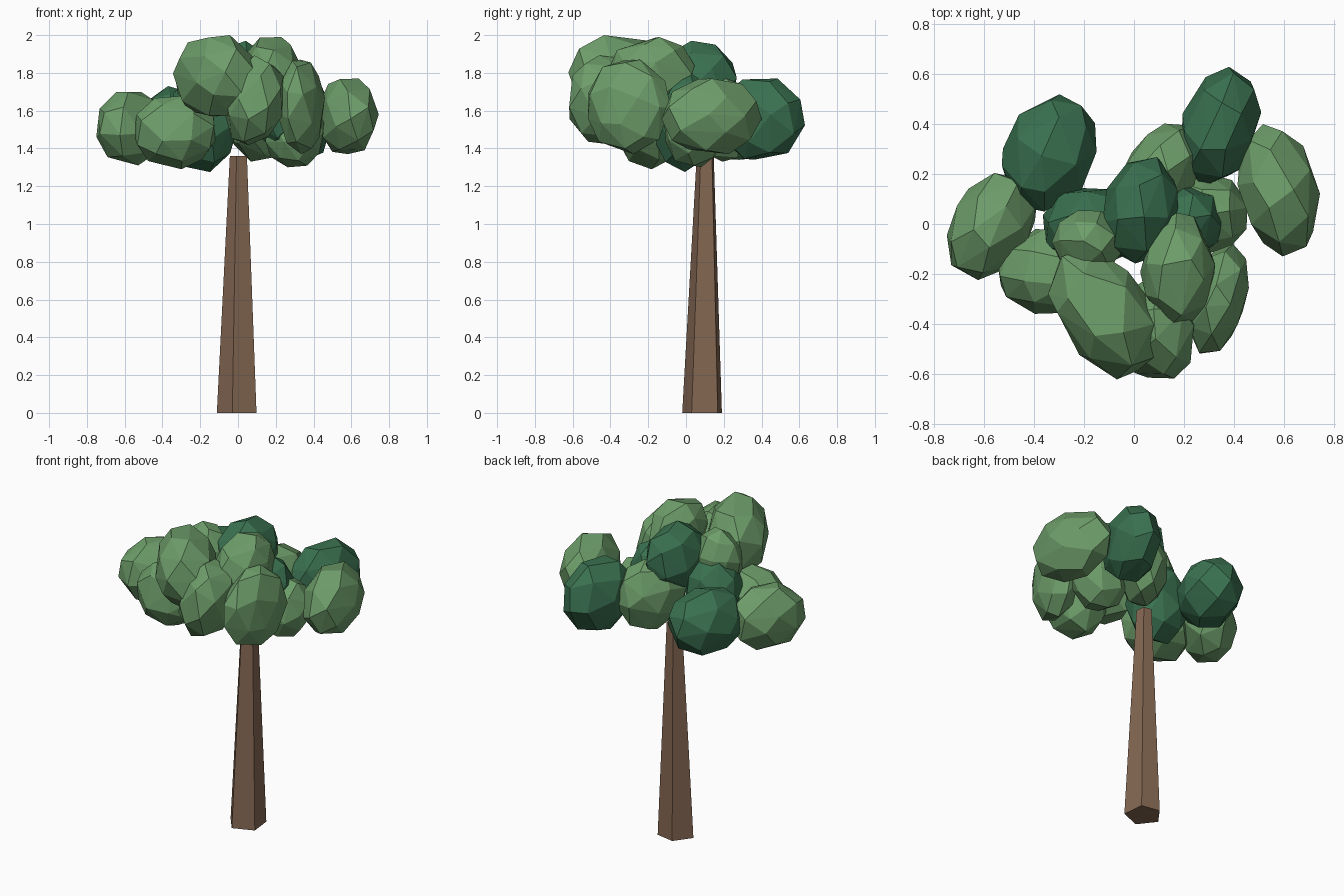
import bpy, bmesh, math, random
from mathutils import Matrix, Vector

if "Cube" in bpy.data.objects:
    bpy.data.objects.remove(bpy.data.objects["Cube"])

random.seed(4)


def material(name, rgb):
    m = bpy.data.materials.new(name)
    m.diffuse_color = (*rgb, 1)
    m.use_nodes = True
    m.node_tree.nodes["Principled BSDF"].inputs["Base Color"].default_value = m.diffuse_color
    return m


LIGHT = material("light leaf green", (0.155, 0.34, 0.145))
DARK = material("dark leaf green", (0.042, 0.165, 0.08))
BARK = material("bark brown", (0.235, 0.138, 0.086))


def finish(bm, name, mat):
    bmesh.ops.recalc_face_normals(bm, faces=bm.faces)
    mesh = bpy.data.meshes.new(name)
    bm.to_mesh(mesh)
    bm.free()
    mesh.materials.append(mat)
    obj = bpy.data.objects.new(name, mesh)
    bpy.context.collection.objects.link(obj)
    return obj


def leaf_clump(name, mat, centre, radii, turn=0, lean=0, count=28):
    """Coarse irregular hull filling an ellipsoid turned about z and leaned about y."""
    shape = (Matrix.Rotation(math.radians(turn), 3, 'Z')
             @ Matrix.Rotation(math.radians(lean), 3, 'Y')
             @ Matrix.Diagonal(radii))
    spin = (Matrix.Rotation(random.uniform(0, 6.28), 3, 'Z')
            @ Matrix.Rotation(random.uniform(0, 6.28), 3, 'X'))
    points = []
    for i in range(count):
        h = 1 - (2 * i + 1) / count
        r, a = math.sqrt(1 - h * h), i * 2.39996
        p = Vector((r * math.cos(a), r * math.sin(a), h))
        p += Vector([random.uniform(-0.1, 0.1) for _ in range(3)])
        points.append(shape @ spin @ p.normalized())
    # Stretch the hull to the full extent of the ellipsoid
    for k in range(3):
        low, high = min(p[k] for p in points), max(p[k] for p in points)
        half = shape[k].length
        for p in points:
            p[k] = centre[k] + half * (2 * (p[k] - low) / (high - low) - 1)
    bm = bmesh.new()
    verts = [bm.verts.new(p) for p in points]
    bmesh.ops.convex_hull(bm, input=verts)
    finish(bm, name, mat)


# Five-sided tapering trunk
bm = bmesh.new()
outline = [(-0.03, -0.02), (0.098, 0.03), (0.083, 0.168), (-0.035, 0.19), (-0.112, 0.085)]
base = [bm.verts.new((x, y, 0)) for x, y in outline]
tip = [bm.verts.new((0.005 + 0.43 * x, 0.103 + 0.43 * (y - 0.088), 1.36)) for x, y in outline]
for i in range(5):
    j = (i + 1) % 5
    bm.faces.new((base[i], base[j], tip[j], tip[i]))
bm.faces.new(base[::-1])
bm.faces.new(tip)
finish(bm, "trunk", BARK)

# Light foliage: name, centre, radii, turn, lean
for args in (
    ("left_clump", (-0.57, -0.01, 1.505), (0.16, 0.23, 0.195), -30),
    ("front_left_clump", (-0.335, -0.19, 1.485), (0.215, 0.17, 0.195)),
    ("front_top_clump", (-0.12, -0.36, 1.785), (0.18, 0.295, 0.215), 35),
    ("inner_top_clump", (-0.185, -0.075, 1.755), (0.145, 0.13, 0.185)),
    ("right_top_clump", (0.175, -0.18, 1.79), (0.15, 0.225, 0.2)),
    ("front_clump", (0.085, -0.42, 1.655), (0.15, 0.2, 0.24), 10, 10),
    ("front_right_clump", (0.335, -0.3, 1.62), (0.115, 0.225, 0.25), -15),
    ("far_right_clump", (0.58, 0.135, 1.57), (0.159, 0.269, 0.2), 12),
    ("back_clump", (0.105, 0.205, 1.55), (0.14, 0.22, 0.22), -35),
    ("inner_right_clump", (0.295, 0.045, 1.49), (0.16, 0.16, 0.19)),
):
    leaf_clump(args[0], LIGHT, *args[1:])

# Dark foliage
for args in (
    ("back_right_dark_clump", (0.35, 0.39, 1.555), (0.152, 0.245, 0.215), -15),
    ("back_left_dark_clump", (-0.34, 0.285, 1.535), (0.182, 0.241, 0.195), -20),
    ("low_dark_clump", (-0.18, -0.02, 1.535), (0.185, 0.165, 0.26)),
    ("top_dark_clump", (0.025, 0.055, 1.76), (0.15, 0.215, 0.21), -10),
    ("inner_dark_clump", (0.22, 0.01, 1.6), (0.13, 0.14, 0.2)),
):
    leaf_clump(args[0], DARK, *args[1:])
